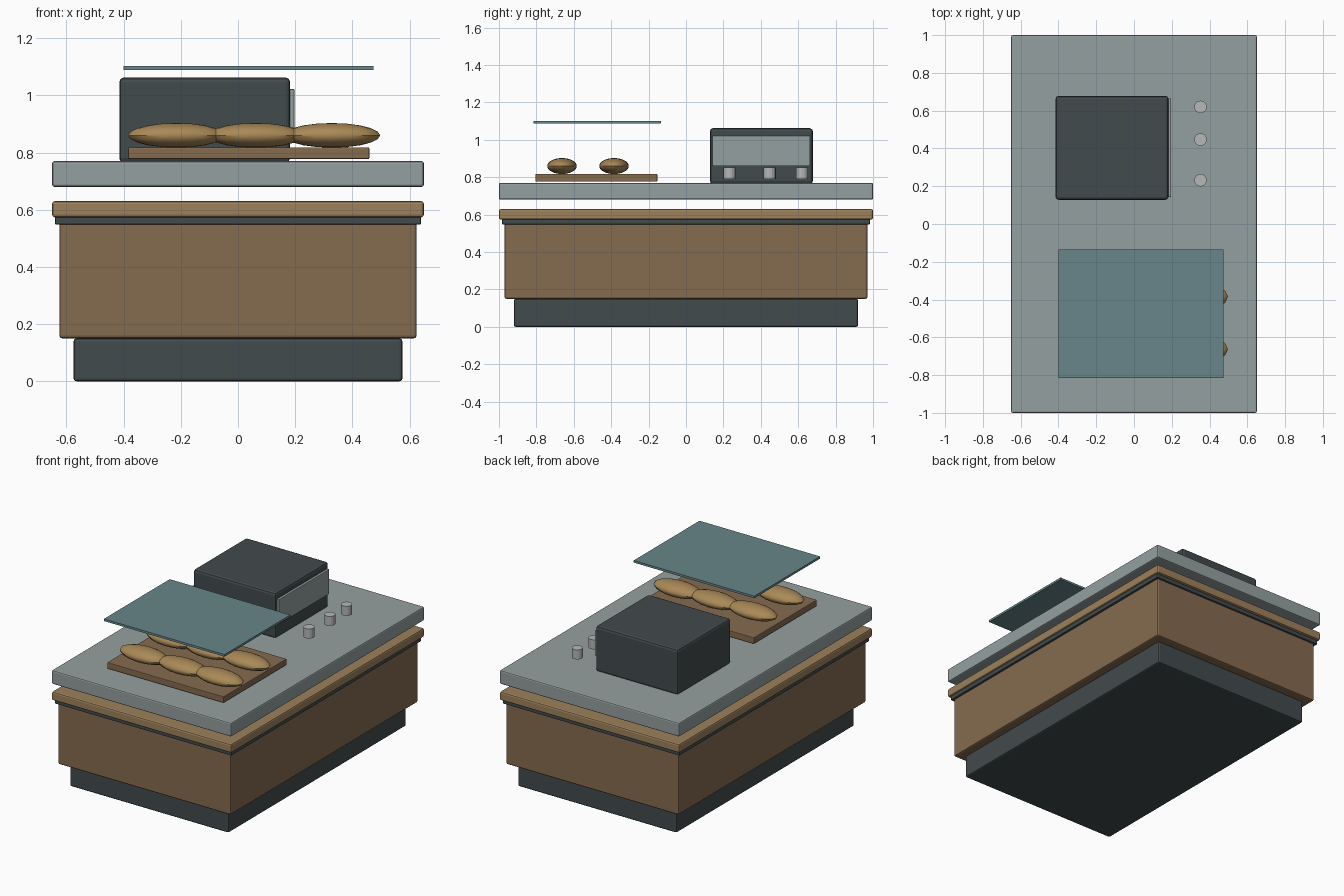
import bpy, math

if "Cube" in bpy.data.objects:
    bpy.data.objects.remove(bpy.data.objects["Cube"])

def mat(name, c):
    m = bpy.data.materials.new(name)
    m.diffuse_color = (*c, 1)
    m.use_nodes = True
    m.node_tree.nodes["Principled BSDF"].inputs["Base Color"].default_value = m.diffuse_color
    return m

DARK = mat("charcoal", (0.055, 0.07, 0.073))
WOOD = mat("cabinet_wood", (0.235, 0.145, 0.078))
TRIM = mat("light_wood", (0.34, 0.22, 0.105))
STEEL = mat("steel", (0.30, 0.35, 0.35))
METAL = mat("knob_metal", (0.46, 0.48, 0.47))
BREAD = mat("crust", (0.40, 0.25, 0.095))
GLASS = mat("glass", (0.14, 0.24, 0.255))

def box(name, x, y, z, m, bevel=0.0):
    """Box from (min, max) ranges, with rounded edges."""
    bpy.ops.mesh.primitive_cube_add(size=1, location=[(a + b) / 2 for a, b in (x, y, z)])
    o = bpy.context.object
    o.name = name
    o.scale = [b - a for a, b in (x, y, z)]
    bpy.ops.object.transform_apply(location=False, rotation=False, scale=True)
    o.data.materials.append(m)
    if bevel:
        b = o.modifiers.new("bevel", 'BEVEL')
        b.width = bevel
        b.segments = 2
    return o

# Counter body, from the floor up
for name, hx, hy, z, m, bev in [
    ("plinth", 0.575, 0.92, (0, 0.15), DARK, 0.01),
    ("cabinet", 0.625, 0.97, (0.15, 0.56), WOOD, 0.01),
    ("shadow_strip", 0.64, 0.983, (0.548, 0.578), DARK, 0.004),
    ("wood_top", 0.65, 1.0, (0.573, 0.63), TRIM, 0.01),
    ("steel_top", 0.65, 1.0, (0.68, 0.77), STEEL, 0.008),
]:
    box(name, (-hx, hx), (-hy, hy), z, m, bev)

# Oven with its door panel
box("oven", (-0.415, 0.182), (0.128, 0.678), (0.765, 1.062), DARK, 0.015)
box("oven_door", (0.175, 0.197), (0.142, 0.664), (0.86, 1.022), STEEL, 0.003)

# Control knobs
for i, y in enumerate((0.232, 0.447, 0.62)):
    bpy.ops.mesh.primitive_cylinder_add(vertices=16, radius=0.033, depth=0.062,
                                        location=(0.352, y, 0.821))
    o = bpy.context.object
    o.name = f"knob_{i + 1}"
    o.data.materials.append(METAL)

# Serving board and glass shelf
box("serving_board", (-0.384, 0.459), (-0.805, -0.153), (0.777, 0.818), WOOD, 0.004)
box("glass_shelf", (-0.4, 0.473), (-0.815, -0.135), (1.088, 1.102), GLASS)

# Two rows of three loaves, lying lengthwise along x
for r, y in enumerate((-0.663, -0.385)):
    for c, x in enumerate((-0.215, 0.062, 0.328)):
        bpy.ops.mesh.primitive_uv_sphere_add(segments=16, ring_count=10, location=(x, y, 0.86))
        o = bpy.context.object
        o.name = f"loaf_{r + 1}_{c + 1}"
        o.scale = (0.169, 0.079, 0.043)
        bpy.ops.object.transform_apply(location=False, rotation=False, scale=True)
        o.data.materials.append(BREAD)
        bpy.ops.object.shade_smooth_by_angle(angle=math.radians(35))
